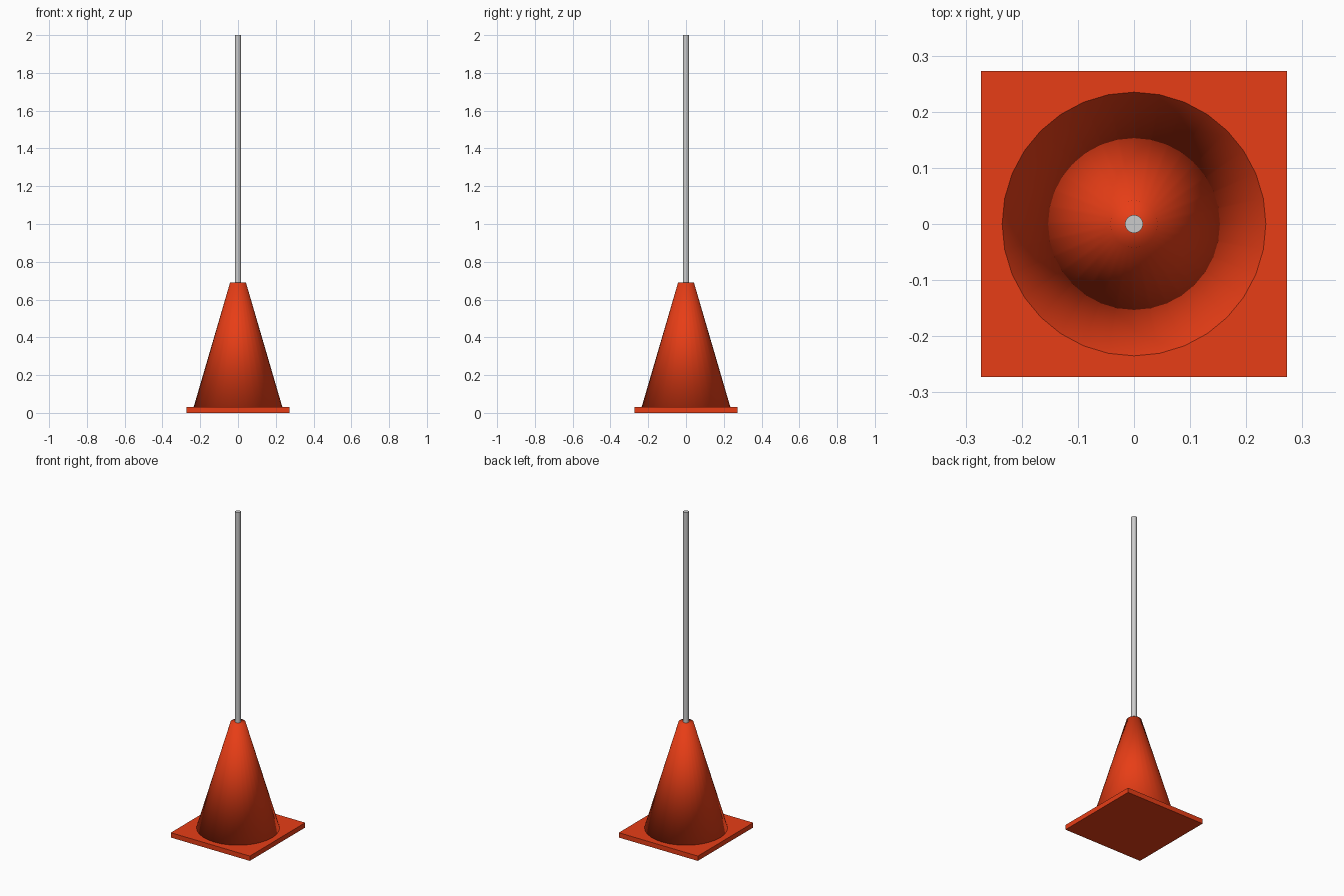
import bpy

if "Cube" in bpy.data.objects:
    bpy.data.objects.remove(bpy.data.objects["Cube"])

orange = bpy.data.materials.new("orange_plastic")
orange.diffuse_color = (0.8, 0.047, 0.008, 1.0)
orange.use_nodes = True
orange.node_tree.nodes["Principled BSDF"].inputs["Base Color"].default_value = orange.diffuse_color


def frustum(name, r_bottom, r_top, z0, z1, sides=32):
    bpy.ops.mesh.primitive_cone_add(
        vertices=sides, radius1=r_bottom, radius2=r_top,
        depth=z1 - z0, location=(0, 0, (z0 + z1) / 2))
    obj = bpy.context.object
    obj.name = name
    return obj


# Square foot plate
bpy.ops.mesh.primitive_cube_add(size=1, location=(0, 0, 0.015))
base = bpy.context.object
base.name = "base_plate"
base.scale = (0.545, 0.545, 0.03)
bpy.ops.object.transform_apply(location=False, rotation=False, scale=True)
base.data.materials.append(orange)

# Tapered cone body, smooth all over including its caps
cone = frustum("cone_body", 0.235, 0.042, 0.03, 0.69)
bpy.ops.object.shade_smooth()
cone.data.materials.append(orange)

# Grey pole standing in the cone
frustum("pole", 0.016, 0.016, 0.03, 2.0)
bpy.ops.object.shade_smooth_by_angle()
